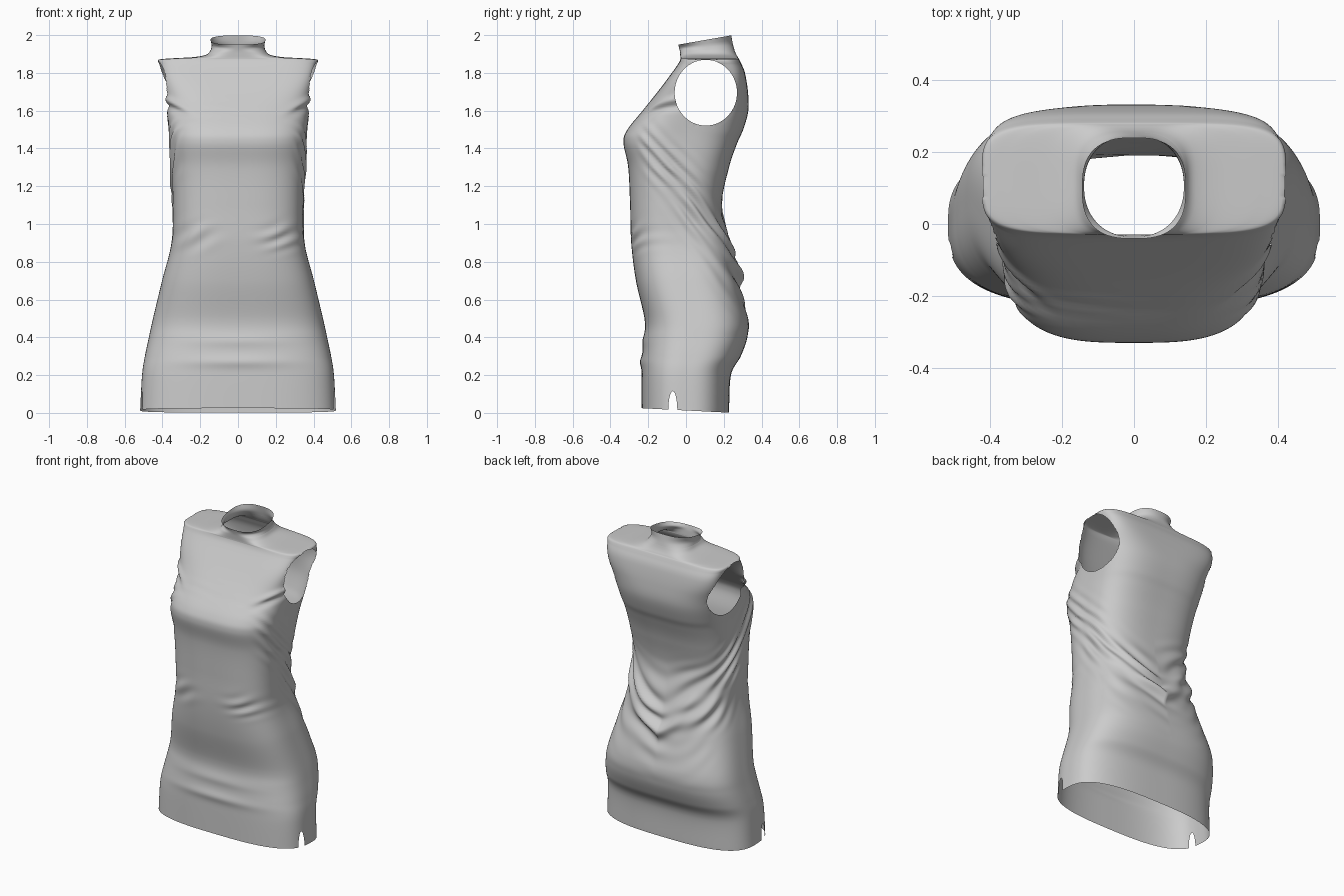
import bpy, bmesh
from math import sin, cos, pi, exp, hypot, ceil
from mathutils import Vector, noise

if "Cube" in bpy.data.objects:
    bpy.data.objects.remove(bpy.data.objects["Cube"])

SIDES = 240


def bell(v, centre, width):
    return exp(-((v - centre) / width) ** 2)


def clamp(v):
    return min(1, max(0, v))


def spline(rows):
    """Catmull-Rom interpolation through the section rows."""
    last = len(rows) - 1
    for i in range(last):
        p = [rows[min(last, max(0, i + k))] for k in (-1, 0, 1, 2)]
        steps = ceil((abs(p[2][0] - p[1][0]) + abs(p[2][1] - p[1][1])) / 0.014)
        for t in (s / steps for s in range(steps)):
            yield [b + (c - a) * t / 2 + (a - 2.5 * b + 2 * c - d / 2) * t * t
                   + (3 * b - a - 3 * c + d) / 2 * t ** 3 for a, b, c, d in zip(*p)]
    yield rows[-1]


def folds(x, y, z):
    """Outward offset of the cloth."""
    ax = abs(x)
    wob = noise.noise(Vector((x, y, z)) * 3)
    # diagonal folds sweeping from the bust sides to the small of the back
    p = z + 1.2 * y - 0.2 * ax + 0.06 * wob
    amp = 0.02 * (0.6 + noise.noise(Vector((x, y, z)) * 5)) * clamp((y + 0.27) * 5)
    d = amp * bell(p, 1.09, 0.16) * sin(62 * p)
    if y > 0:  # bunched roll above the seat
        d += 0.03 * bell(z, 0.72 + 0.75 * ax, 0.05) * bell(ax, 0, 0.28) * clamp(y * 7)
    else:  # ridges across the lap, wrinkles at the waist
        side = clamp(-y * 7)
        d += side * bell(ax, 0, 0.27) * (0.01 * bell(z, 0.27, 0.03) + 0.007 * bell(z, 0.38, 0.03))
        d += side * 0.007 * bell(ax, 0.22, 0.1) * bell(z, 0.93, 0.06) * sin(70 * z - 21 * x + 6 * wob)
        # pinched dart below the front of each armhole
        line = z - 1.47 - 0.45 * ax
        d += 0.012 * bell(ax, 0.35, 0.08) * (bell(line, 0.02, 0.018) - bell(line, -0.015, 0.018))
    return d


def loft(name, rows, cloth=False):
    """Skin superellipse sections (z, half width, y front, y back)."""
    bm = bmesh.new()
    rings = []
    for z, w, yf, yb in spline(rows):
        yc, b = (yf + yb) / 2, (yb - yf) / 2
        # squarer at the armholes, rounder at the neck; hem and collar tilt
        n = 2.9 + 0.3 * bell(z, 1.5, 0.2) + 2.2 * bell(z, 1.8, 0.11) - 1.1 * bell(z, 1.94, 0.035)
        tilt = 0.025 * clamp((z - 1.91) / 0.065) - 0.012 * bell(z, 0, 0.1)
        ring = []
        for k in range(SIDES):
            c, s = cos(2 * pi * k / SIDES), sin(2 * pi * k / SIDES)
            r = (abs(c) ** n + abs(s) ** n) ** (-1 / n)
            co = Vector((w * r * c, yc + b * r * s, z))
            if cloth:
                co += Vector((c / w, s / b, 0)).normalized() * folds(*co)
            co.z += tilt * r * s
            ring.append(bm.verts.new(co))
        rings.append(ring)
    for lo, hi in zip(rings, rings[1:]):
        for k in range(SIDES):
            j = (k + 1) % SIDES
            bm.faces.new((lo[k], lo[j], hi[j], hi[k]))
    ob = bpy.data.objects.new(name, bpy.data.meshes.new(name))
    bpy.context.collection.objects.link(ob)
    return ob, bm


def cut_oval(bm, cy, cz, ry, rz, min_x):
    """Remove an oval from both sides and snap the cut edge to a clean curve."""
    def rad(p):
        return hypot((p.y - cy) / ry, (p.z - cz) / rz)
    old = {v for v in bm.verts if v.is_boundary}
    centres = [(f, f.calc_center_median()) for f in bm.faces]
    gone = [f for f, c in centres if abs(c.x) > min_x and rad(c) < 1]
    rim = {v for f in gone for v in f.verts}
    bmesh.ops.delete(bm, geom=gone, context='FACES')
    for v in rim:
        if v.is_valid and v.is_boundary:
            r = max(rad(v.co), 0.3)
            v.co.y = cy + (v.co.y - cy) / r
            if v not in old:
                v.co.z = cz + (v.co.z - cz) / r


def finish(ob, bm):
    bm.normal_update()
    bm.to_mesh(ob.data)
    bm.free()
    for p in ob.data.polygons:
        p.use_smooth = True


# dress body, hem to neckline
neckline = (1.922, 0.144, -0.033, 0.255)
body, bm = loft("dress_body", [
    (0.013, 0.518, -0.235, 0.228),
    (0.20, 0.508, -0.235, 0.238),
    (0.30, 0.493, -0.232, 0.290),
    (0.40, 0.472, -0.222, 0.325),
    (0.50, 0.450, -0.220, 0.328),
    (0.70, 0.402, -0.265, 0.275),
    (0.90, 0.352, -0.290, 0.230),
    (1.10, 0.344, -0.296, 0.190),
    (1.30, 0.355, -0.306, 0.228),
    (1.43, 0.362, -0.331, 0.272),
    (1.50, 0.367, -0.310, 0.303),
    (1.60, 0.378, -0.230, 0.330),
    (1.70, 0.392, -0.150, 0.328),
    (1.80, 0.408, -0.075, 0.312),
    (1.85, 0.418, -0.040, 0.292),
    (1.870, 0.420, -0.031, 0.283),
    (1.877, 0.350, -0.030, 0.278),
    (1.884, 0.230, -0.030, 0.274),
    (1.898, 0.165, -0.031, 0.266),
    neckline,
], cloth=True)
cut_oval(bm, 0.105, 1.695, 0.165, 0.174, 0.3)    # armholes
cut_oval(bm, -0.07, 0.01, 0.024, 0.105, 0.35)    # side hem slits
finish(body, bm)

# standing collar, higher at the back
collar, bm = loft("collar", [
    neckline,
    (1.945, 0.139, -0.036, 0.247),
    (1.974, 0.145, -0.041, 0.240),
])
finish(collar, bm)
